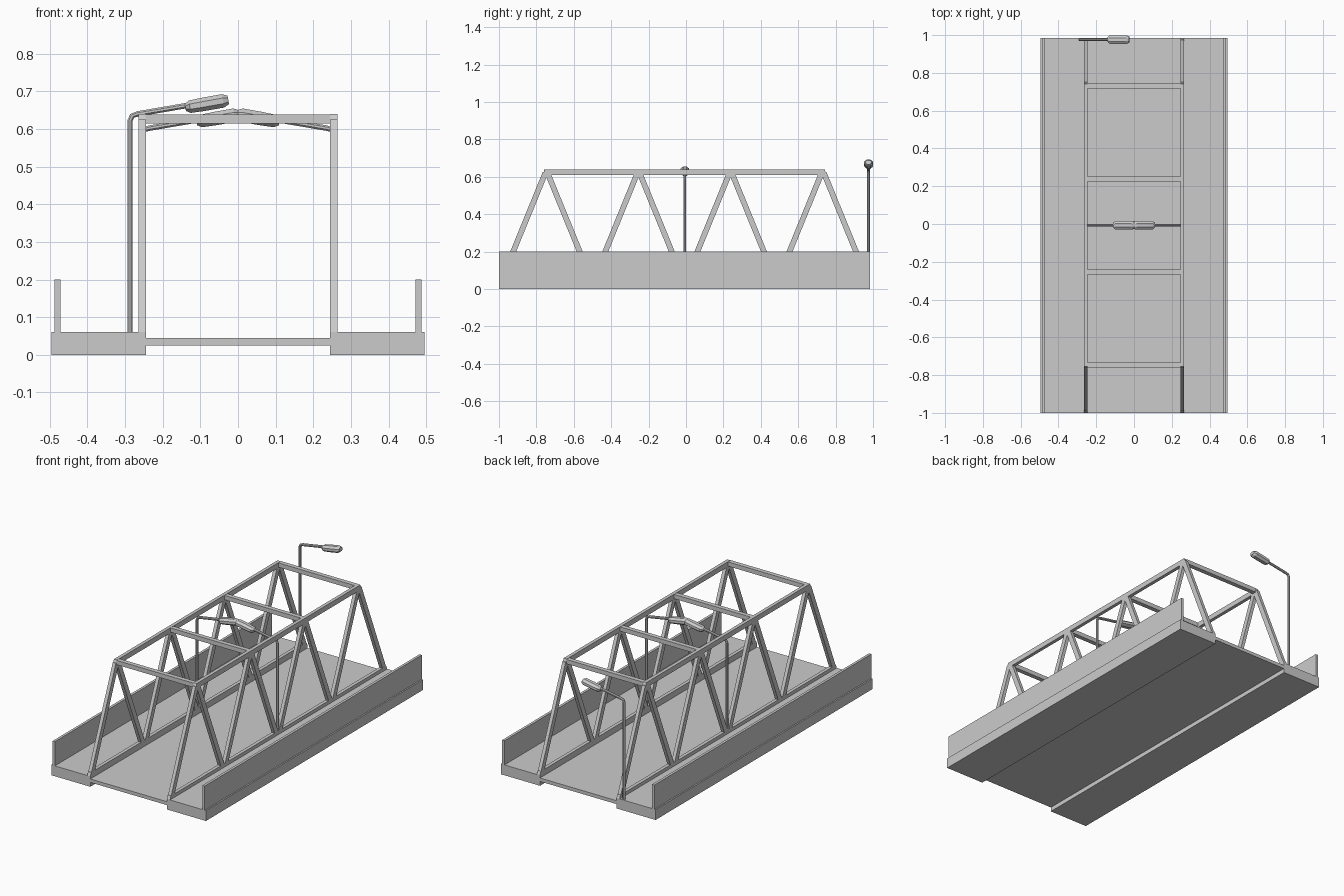
import bpy, bmesh, math
from mathutils import Vector

if "Cube" in bpy.data.objects:
    bpy.data.objects.remove(bpy.data.objects["Cube"])

Y0, Y1 = -1.0, 0.985          # bridge ends
YC = (Y0 + Y1) / 2


def finish(name, bm):
    bmesh.ops.recalc_face_normals(bm, faces=bm.faces)
    me = bpy.data.meshes.new(name)
    bm.to_mesh(me)
    bm.free()
    ob = bpy.data.objects.new(name, me)
    bpy.context.collection.objects.link(ob)
    return ob


def add_prism(bm, pts, x0, x1):
    """Extrude a (y, z) outline between two x values."""
    a = [bm.verts.new((x0, y, z)) for y, z in pts]
    b = [bm.verts.new((x1, y, z)) for y, z in pts]
    n = len(pts)
    bm.faces.new(a)
    bm.faces.new(b[::-1])
    for i in range(n):
        j = (i + 1) % n
        bm.faces.new((a[i], b[i], b[j], a[j]))


def box(name, x0, x1, y0, y1, z0, z1):
    bm = bmesh.new()
    add_prism(bm, [(y0, z0), (y1, z0), (y1, z1), (y0, z1)], x0, x1)
    return finish(name, bm)


# road deck
box("road_deck", -0.246, 0.246, Y0, Y1, 0.025, 0.045)

# truss node positions along y
PITCH = 0.4925
tops = [YC + (i - 1.5) * PITCH for i in range(4)]
W = 0.016                     # half width of a bar measured along y
ZB, ZT = 0.06, 0.625


def truss(name, x0, x1):
    bm = bmesh.new()
    # zigzag diagonals
    for t in tops:
        for d in (-1, 1):
            top = t + d * 0.004
            foot = t + d * 0.235
            add_prism(bm, [(foot - W, ZB), (foot + W, ZB),
                           (top + W, ZT), (top - W, ZT)], x0, x1)
    # top chord with slanted ends, and bottom chord
    a, b = tops[0], tops[-1]
    add_prism(bm, [(a - 0.021, 0.61), (b + 0.021, 0.61),
                   (b + 0.009, 0.64), (a - 0.009, 0.64)], x0, x1)
    add_prism(bm, [(Y0, ZB), (Y1, ZB), (Y1 - 0.008, 0.08), (Y0 + 0.008, 0.08)], x0, x1)
    return finish(name, bm)


for s, side in ((-1, "left"), (1, "right")):
    box(side + "_walkway", s * 0.245, s * 0.495, Y0, Y1, 0, 0.06)
    box(side + "_parapet", s * 0.472, s * 0.487, Y0, Y1, 0.06, 0.2)
    truss(side + "_truss", s * 0.245, s * 0.265)

# overhead cross beams
for i, t in enumerate(tops):
    box(f"cross_beam_{i + 1}", -0.246, 0.246, t - 0.013, t + 0.013, 0.614, 0.639)


def add_loft(bm, rings, n=8):
    """Skin n-sided rings: (centre x, centre z, axis angle, y radius, radius)."""
    loops = []
    for x, z, ang, ry, r in rings:
        up = Vector((-math.sin(ang), 0, math.cos(ang)))
        loop = []
        for k in range(n):
            a = 2 * math.pi * (k + 0.5) / n
            p = Vector((x, 0, z)) + up * r * math.sin(a)
            p.y += ry * math.cos(a)
            loop.append(bm.verts.new(p))
        loops.append(loop)
    for a, b in zip(loops, loops[1:]):
        for k in range(n):
            j = (k + 1) % n
            bm.faces.new((a[k], a[j], b[j], b[k]))
    bm.faces.new(loops[0])
    bm.faces.new(loops[-1])


def lamp(name, s, x, y, z):
    """Street lamp whose arm points along +x, mirrored when s is -1."""
    R = 0.0078
    bm = bmesh.new()
    # post, bend and arm
    up, tilt = math.pi / 2, math.radians(10)
    add_loft(bm, [(0, 0, up, R, R), (0, 0.562, up, R, R),
                  (0.006, 0.575, math.radians(48), R, R),
                  (0.02, 0.58, tilt, R, R), (0.155, 0.603, tilt, R, R)])
    # faceted lamp head
    h = Vector((0.147, 0.597))
    ax = Vector((math.cos(tilt), math.sin(tilt)))
    rings = []
    for d, ry, r in ((0, 0.013, 0.010), (0.012, 0.024, 0.018), (0.05, 0.025, 0.0195),
                     (0.102, 0.025, 0.0195), (0.116, 0.017, 0.012)):
        p = h + ax * d
        rings.append((p.x, p.y, tilt, ry, r))
    add_loft(bm, rings)
    for v in bm.verts:
        v.co = Vector((s * (v.co.x + x), v.co.y + y, v.co.z + z))
    return finish(name, bm)


# street lamps: a facing pair mid-span, one at the far left end
lamp("middle_left_lamp", 1, -0.257, -0.006, 0.022)
lamp("middle_right_lamp", -1, -0.257, -0.006, 0.022)
lamp("end_left_lamp", 1, -0.287, 0.976, 0.06)
